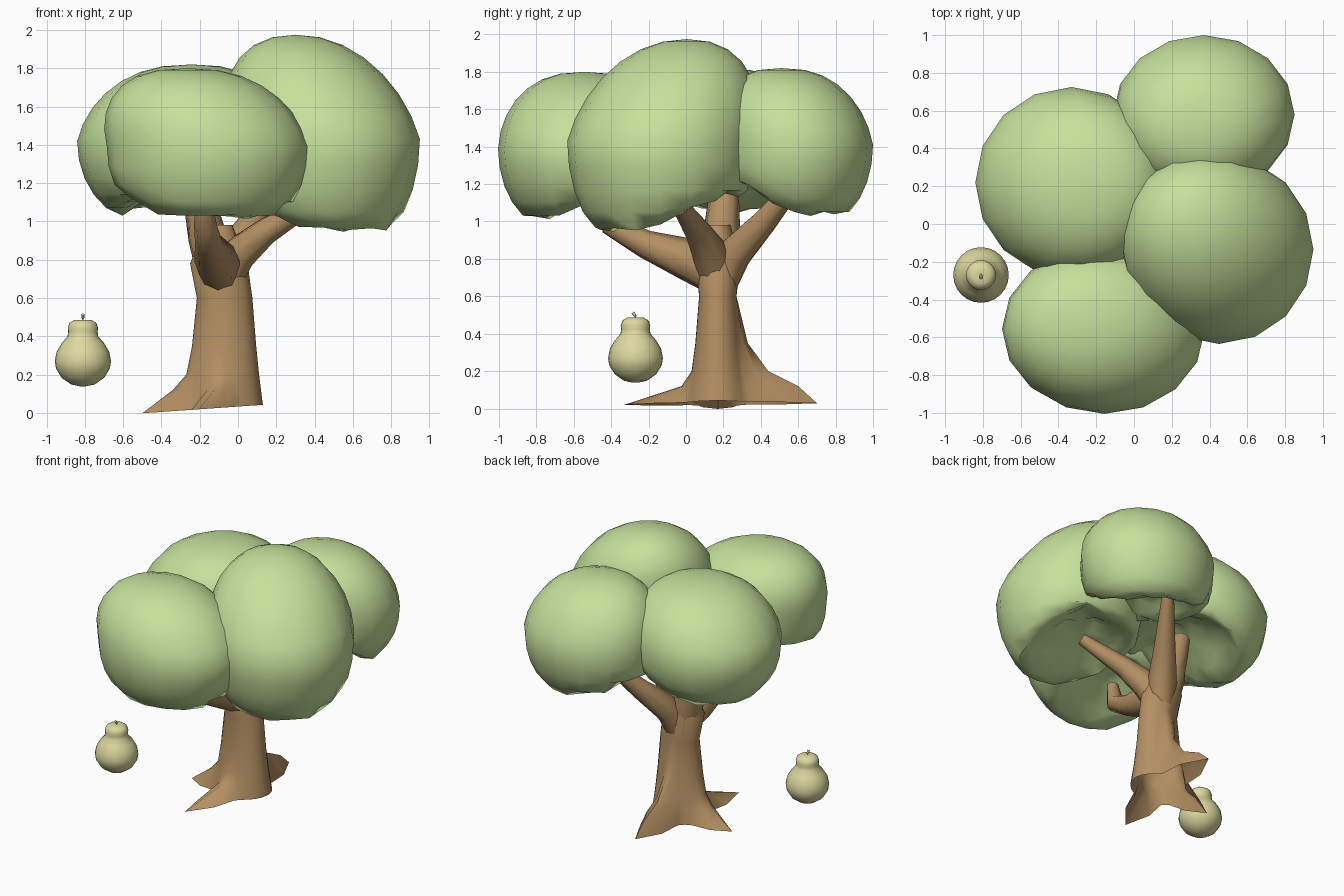
import bpy, bmesh, math, random
from mathutils import Vector

if "Cube" in bpy.data.objects:
    bpy.data.objects.remove(bpy.data.objects["Cube"])

random.seed(4)
AXIS = Vector((-0.07, 0.17, 0))  # trunk axis


def material(name, color):
    m = bpy.data.materials.new(name)
    m.diffuse_color = (*color, 1)
    m.use_nodes = True
    m.node_tree.nodes["Principled BSDF"].inputs["Base Color"].default_value = m.diffuse_color
    return m


LEAF = material("leaf_green", (0.56, 0.75, 0.33))
BARK = material("bark_brown", (0.46, 0.28, 0.125))
FRUIT = material("fruit_yellow", (0.73, 0.69, 0.35))


def finish(name, bm, mat, angle=60):
    bmesh.ops.recalc_face_normals(bm, faces=bm.faces)
    me = bpy.data.meshes.new(name)
    bm.to_mesh(me)
    bm.free()
    ob = bpy.data.objects.new(name, me)
    bpy.context.collection.objects.link(ob)
    me.materials.append(mat)
    bpy.ops.object.select_all(action='DESELECT')
    ob.select_set(True)
    bpy.context.view_layer.objects.active = ob
    bpy.ops.object.shade_smooth_by_angle(angle=math.radians(angle))
    return ob


def loft(name, rings, mat, angle=60, cap_start=True):
    bm = bmesh.new()
    loops = [[bm.verts.new(p) for p in r] for r in rings]
    n = len(loops[0])
    for a, b in zip(loops, loops[1:]):
        for i in range(n):
            j = (i + 1) % n
            bm.faces.new((a[i], a[j], b[j], b[i]))
    if cap_start:
        bm.faces.new(loops[0])
    bm.faces.new(loops[-1])
    return finish(name, bm, mat, angle)


def tube(name, path, mat, n=8):
    """Tapered tube through (x, y, z, radius) points."""
    pts = [Vector(p[:3]) for p in path]
    rings = []
    for i, p in enumerate(pts):
        d = pts[min(i + 1, len(pts) - 1)] - pts[max(i - 1, 0)]
        q = d.to_track_quat('Z', 'Y')
        rings.append([p + q @ Vector((math.cos(t), math.sin(t), 0)) * path[i][3]
                      for t in (2 * math.pi * k / n for k in range(n))])
    return loft(name, rings, mat)


# Foliage: full, leaning domes; the ragged underside is lowest on the outer side
def foliage(name, c, r, low, lean, out, full=0.2):
    c, out = Vector(c), Vector(out).normalized()
    bm = bmesh.new()
    bmesh.ops.create_uvsphere(bm, u_segments=16, v_segments=14, radius=1)
    for v in bm.verts:
        d = v.co.copy()
        rho = max(math.hypot(d.x, d.y), 0.05)
        k = rho ** (-0.25 if d.z < 0 else -full)
        z = c.z + d.z * r[2] * (1.12 if d.z < 0 else 1)
        t = (d.x * out.x + d.y * out.y) * k
        rise = min(max(0.34 * (0.55 - t), 0), 0.30)
        if d.z < -0.2:
            z = max(z, low + rise * (1.15 - 0.6 * rho * k) + random.uniform(-0.02, 0.04))
        up = max(d.z, 0)
        v.co = (c.x + d.x * k * r[0] + lean[0] * up, c.y + d.y * k * r[1] + lean[1] * up, z)
    finish(name, bm, LEAF, 70)


foliage("foliage_right", (0.45, -0.135, 1.43), (0.50, 0.50, 0.545), 0.95,
        (-0.15, 0.14), (0.5, -0.87), 0.08)
foliage("foliage_front", (-0.155, -0.56, 1.39), (0.53, 0.445, 0.41), 1.00, (-0.11, 0.02), (0.2, -0.98))
foliage("foliage_left", (-0.33, 0.22, 1.42), (0.51, 0.505, 0.40), 1.04, (0.09, -0.03), (-1, 0.1))
foliage("foliage_back", (0.37, 0.58, 1.41), (0.48, 0.42, 0.41), 1.01, (-0.03, -0.07), (0.6, 0.8))

# Trunk: oval rings that flare into three pointed roots, open underneath
LEVELS = [0.04, 0.12, 0.20, 0.35, 0.60, 0.78, 0.98]
RX = [0.20, 0.19, 0.18, 0.165, 0.145, 0.15, 0.07]
RY = [0.17, 0.155, 0.14, 0.12, 0.10, 0.12, 0.07]
ROOTS = [(90, (0.53, 0.43, 0.27, 0.16)),
         (180, (0.43, 0.27, 0.20, 0.17)),
         (255, (0.52, 0.20, 0.14, 0.12))]
rings = []
for lv, (z, rx, ry) in enumerate(zip(LEVELS, RX, RY)):
    ring = []
    for deg in range(0, 360, 15):
        a = math.radians(deg)
        rad = 1 / math.hypot(math.cos(a) / rx, math.sin(a) / ry)
        for ang, lengths in ROOTS:
            if lv < len(lengths):
                gap = abs((deg - ang + 180) % 360 - 180)
                rad += max(0, lengths[lv] - rad) * math.exp(-(gap / 18) ** 2)
        x = AXIS.x + rad * math.cos(a) - (0.03 if lv > 4 else 0)
        dz = 0.07 * (x - 0.1) if lv == 0 else 0
        ring.append((x, AXIS.y + rad * math.sin(a), z + dz))
    rings.append(ring)
loft("trunk", rings, BARK, cap_start=False)

# Branches, one into each foliage mass
tube("branch_front", [(-0.08, 0.20, 0.66, 0.08), (-0.11, 0.04, 0.79, 0.12),
                      (-0.15, -0.22, 0.88, 0.075), (-0.17, -0.40, 0.98, 0.06),
                      (-0.18, -0.44, 1.14, 0.04)], BARK)
tube("branch_back", [(-0.08, 0.16, 0.58, 0.08), (-0.04, 0.25, 0.82, 0.10),
                     (0.08, 0.42, 1.00, 0.07), (0.22, 0.62, 1.24, 0.04)], BARK)
tube("branch_right", [(-0.09, 0.18, 0.62, 0.08), (0.00, 0.13, 0.83, 0.10),
                      (0.15, 0.06, 0.95, 0.07), (0.42, -0.05, 1.11, 0.04)], BARK)
tube("branch_left", [(-0.10, 0.17, 0.64, 0.10), (-0.16, 0.19, 0.92, 0.105),
                     (-0.20, 0.20, 1.10, 0.085), (-0.25, 0.20, 1.25, 0.06)], BARK)

# Pear-shaped fruit, a turned profile (radius, height)
PEAR = [(0.012, 0.138), (0.06, 0.148), (0.11, 0.182), (0.14, 0.23), (0.147, 0.27),
        (0.137, 0.32), (0.11, 0.365), (0.08, 0.40), (0.077, 0.425), (0.079, 0.445),
        (0.07, 0.47), (0.045, 0.486), (0.015, 0.485)]
loft("fruit", [[(-0.81 + r * math.cos(a), -0.27 + r * math.sin(a), z)
                for a in (2 * math.pi * k / 24 for k in range(24))]
               for r, z in PEAR], FRUIT)
tube("fruit_stem", [(-0.81, -0.27, 0.475, 0.007), (-0.81, -0.27, 0.495, 0.007),
                    (-0.81, -0.285, 0.513, 0.009)], FRUIT)
